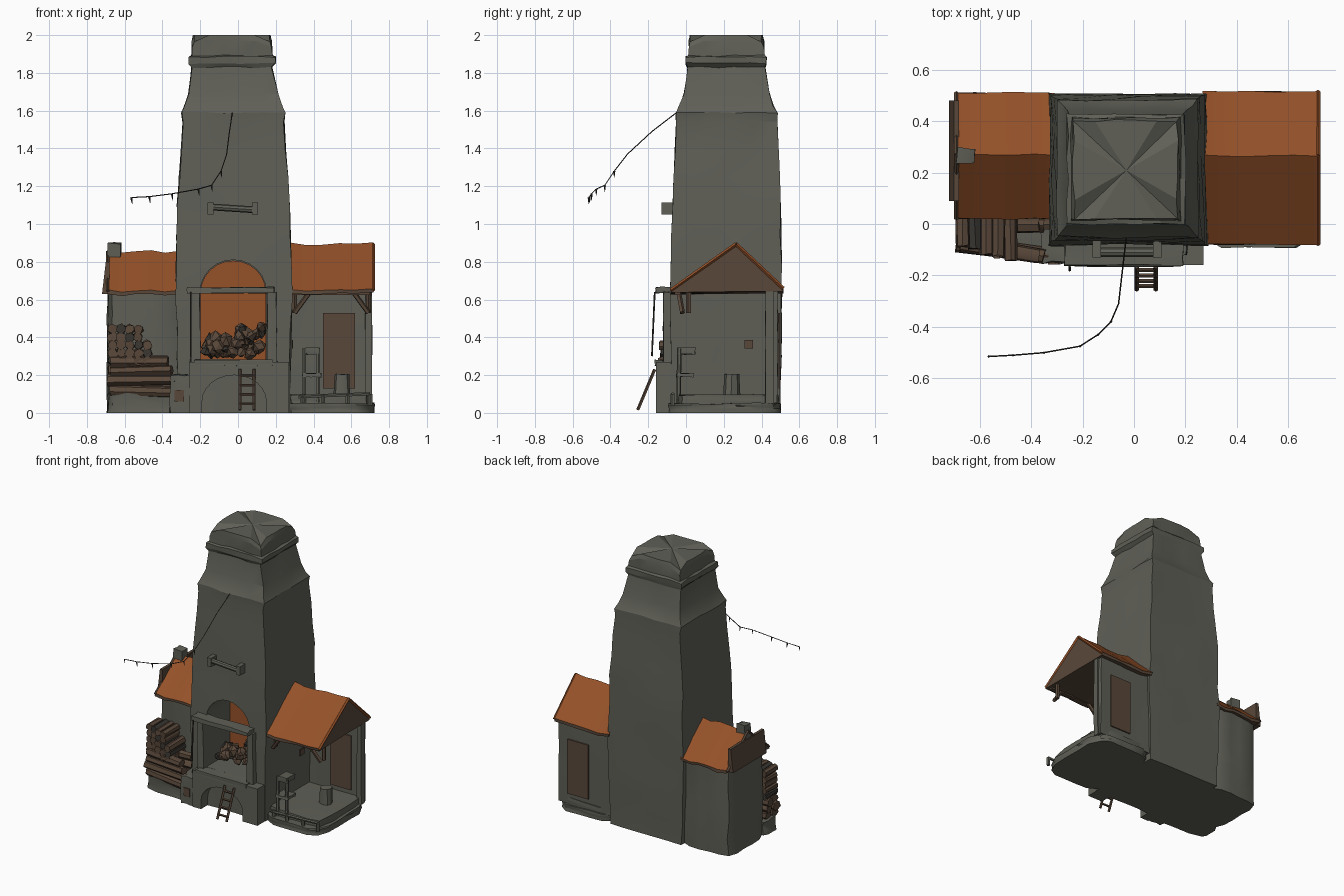
import bpy, bmesh, math, random
from mathutils import Vector, Matrix

if "Cube" in bpy.data.objects:
    bpy.data.objects.remove(bpy.data.objects["Cube"])

random.seed(4)


def mat(name, rgb):
    m = bpy.data.materials.new(name)
    m.diffuse_color = (*rgb, 1)
    m.use_nodes = True
    m.node_tree.nodes["Principled BSDF"].inputs["Base Color"].default_value = m.diffuse_color
    return m


STONE = mat("stone grey", (0.115, 0.115, 0.095))
TILE = mat("orange clay", (0.30, 0.083, 0.022))
WOOD = mat("brown wood", (0.10, 0.064, 0.042))
DARK = mat("dark timber", (0.04, 0.036, 0.03))


def shade(ob, angle):
    bpy.ops.object.select_all(action='DESELECT')
    bpy.context.view_layer.objects.active = ob
    ob.select_set(True)
    bpy.ops.object.shade_smooth_by_angle(angle=math.radians(angle))


def finish(bm, name, mats, jitter=0.0, angle=40):
    for v in bm.verts:
        if jitter:
            j = Vector([random.uniform(-jitter, jitter) for _ in range(3)])
            if v.co.z < 0.01 or v.co.z > 1.95:
                j.z = 0
            v.co += j
    bmesh.ops.recalc_face_normals(bm, faces=bm.faces)
    me = bpy.data.meshes.new(name)
    bm.to_mesh(me)
    bm.free()
    ob = bpy.data.objects.new(name, me)
    bpy.context.collection.objects.link(ob)
    for m in mats:
        me.materials.append(m)
    shade(ob, angle)
    return ob


def box(name, x0, x1, y0, y1, z0, z1, m=STONE, cuts=0, jitter=0.0, round_xy=0.0):
    bm = bmesh.new()
    bmesh.ops.create_cube(bm, size=1)
    if cuts:
        bmesh.ops.subdivide_edges(bm, edges=bm.edges[:], cuts=cuts, use_grid_fill=True)
    for v in bm.verts:
        corner = abs(v.co.x) > .49 and abs(v.co.y) > .49
        sx, sy = math.copysign(1, v.co.x), math.copysign(1, v.co.y)
        v.co = Vector(((x0 + x1) / 2 + v.co.x * (x1 - x0),
                       (y0 + y1) / 2 + v.co.y * (y1 - y0),
                       (z0 + z1) / 2 + v.co.z * (z1 - z0)))
        if corner:
            v.co -= Vector((sx, sy, 0)) * round_xy
    return finish(bm, name, [m], jitter)


def rod(name, a, b, r, m=WOOD, sides=8, r2=None, jitter=0.0):
    a, b = Vector(a), Vector(b)
    d = b - a
    bm = bmesh.new()
    M = Matrix.Translation((a + b) / 2) @ d.to_track_quat('Z', 'Y').to_matrix().to_4x4()
    bmesh.ops.create_cone(bm, cap_ends=True, segments=sides, radius1=r,
                          radius2=r if r2 is None else r2, depth=d.length, matrix=M)
    return finish(bm, name, [m], jitter)


def prism(name, pts, y0, y1, m):
    """Extrude an x-z outline along y."""
    bm = bmesh.new()
    f = bm.faces.new([bm.verts.new((x, y0, z)) for x, z in pts])
    new = bmesh.ops.extrude_face_region(bm, geom=[f])["geom"]
    bmesh.ops.translate(bm, vec=(0, y1 - y0, 0),
                        verts=[g for g in new if isinstance(g, bmesh.types.BMVert)])
    return finish(bm, name, [m])


def arch(x0, x1, z0, spring, top, n=12):
    cx, r = (x0 + x1) / 2, (x1 - x0) / 2
    curve = [(cx + r * math.cos(math.pi * i / n),
              spring + (top - spring) * math.sin(math.pi * i / n)) for i in range(n + 1)]
    return [(x0, z0), (x1, z0)] + curve


# Tower: stacked rectangular rings (z, x0, x1, y0, y1)
RINGS = [(0, -.31, .27, -.08, .50), (.6, -.33, .285, -.085, .505), (1.1, -.32, .272, -.07, .50),
         (1.54, -.29, .243, -.05, .48), (1.59, -.30, .25, -.052, .482), (1.62, -.283, .233, -.035, .465),
         (1.69, -.262, .21, -.008, .44), (1.83, -.245, .18, .01, .417), (1.85, -.258, .197, 0, .427),
         (1.885, -.258, .197, 0, .427), (1.892, -.243, .18, .015, .412), (1.97, -.242, .177, .015, .41),
         (2.0, -.235, .168, .022, .402)]
levels = []
for a, b in zip(RINGS, RINGS[1:]):
    k = max(1, round((b[0] - a[0]) / .15))
    levels += [tuple(p + (q - p) * i / k for p, q in zip(a, b)) for i in range(k)]
levels.append(RINGS[-1])
bm = bmesh.new()
N = 5
loops = []
for z, x0, x1, y0, y1 in levels:
    c = [(x0, y0), (x1, y0), (x1, y1), (x0, y1)]
    # the cap sags at its corners
    loops.append([bm.verts.new((p[0] + (q[0] - p[0]) * i / N, p[1] + (q[1] - p[1]) * i / N,
                                z - (.035 if i == 0 and z > 1.9 else 0)))
                  for p, q in zip(c, c[1:] + c[:1]) for i in range(N)])
for a, b in zip(loops, loops[1:]):
    for i in range(4 * N):
        j = (i + 1) % (4 * N)
        bm.faces.new((a[i], a[j], b[j], b[i]))
bm.faces.new(loops[0])
z, x0, x1, y0, y1 = RINGS[-1]
mid = bm.verts.new(((x0 + x1) / 2, (y0 + y1) / 2, z))
for i in range(4 * N):
    bm.faces.new((loops[-1][i], loops[-1][(i + 1) % (4 * N)], mid))
tower = finish(bm, "tower", [STONE], .005)

# Hearth plinth in front of the tower
plinth = box("hearth_plinth", -.26, .27, -.16, -.02, 0, .27)
box("plinth_ledge", -.23, .18, -.165, -.06, .25, .28, STONE, 2, .004)


def cut(target, name, pts, y0, y1):
    c = prism(name, pts, y0, y1, STONE)
    c.hide_render = True
    md = target.modifiers.new("opening", 'BOOLEAN')
    md.operation, md.solver, md.object = 'DIFFERENCE', 'EXACT', c
    bpy.context.view_layer.objects.active = target
    bpy.ops.object.modifier_apply(modifier=md.name)
    bpy.data.objects.remove(c)
    shade(target, 16)


cut(tower, "hearth_cutter", arch(-.2, .15, .28, .64, .81), -.3, .2)
cut(plinth, "vault_cutter", arch(-.19, .15, -.05, .06, .2), -.3, -.04)
prism("hearth_glow", arch(-.198, .148, .282, .64, .806), .19, .198, TILE)

# Hearth frame: side piers and lintel
for x in (-.25, .155):
    box("hearth_pier", x, x + .05, -.12, -.05, .25, .64, STONE, 2, .004)
box("lintel", -.27, .19, -.16, -.07, .635, .665, STONE, 2, .004)
rod("hanging_chain", (-.25, -.165, .64), (-.25, -.18, .3), .005, DARK, 5)

# Fuel heap in the hearth
for i in range(48):
    x = -.17 + .30 * random.random()
    top = .36 + .09 * (x + .17) / .3
    bm = bmesh.new()
    bmesh.ops.create_icosphere(bm, subdivisions=1, radius=random.uniform(.025, .04),
                               matrix=Matrix.Translation((x, random.uniform(.02, .15),
                                                          random.uniform(.31, top + .03))))
    finish(bm, "fuel_lump", [WOOD if i % 4 else DARK], .008, 20)

# Ladder
for x in (.01, .085):
    rod("ladder_rail", (x, -.255, .015), (x, -.165, .23), .009, WOOD, 5)
for i in range(4):
    t = .15 + .23 * i
    y, z = -.255 + .09 * t, .015 + .215 * t
    rod("ladder_rung", (.005, y, z), (.09, y, z), .008, WOOD, 5)

# Hoist beam on the tower front
rod("hoist_beam", (-.14, -.11, 1.09), (.09, -.11, 1.075), .018, STONE, 8)
for x in (-.145, .09):
    box("hoist_bracket", x - .016, x + .016, -.13, -.05, 1.05, 1.115, STONE)


# Gabled roofs: clay slopes, wooden gable ends and underside
def roof(name, x0, x1, y0, ym, y1, ze0, ze1, zr, t, board):
    prof = [(y0, ze0), (ym, zr), (y1, ze1), (y1, ze1 - t), (ym, ze0 - t * .6), (y0, ze0 - t)]
    bm = bmesh.new()
    n = 5
    rows = []
    for i in range(n + 1):
        x = x0 + (x1 - x0) * i / n
        d = random.uniform(-.012, .004) if 0 < i < n else 0
        rows.append([bm.verts.new((x, y, z + d)) for y, z in prof])
    for a, b in zip(rows, rows[1:]):
        for k in range(6):
            f = bm.faces.new((a[k], a[(k + 1) % 6], b[(k + 1) % 6], b[k]))
            f.material_index = 0 if k < 2 else 1
    for r in (rows[0], rows[-1]):
        bm.faces.new(r).material_index = 1
    finish(bm, name, [TILE, WOOD], .003, 30)
    # barge boards along the outer end
    x = x1 if x1 > 0 else x0
    for a, b in zip(prof[:2], prof[1:3]):
        rod("barge_board", (x, a[0], a[1] - .006), (x, b[0], b[1] - .006), .010, board, 4)


roof("right_roof", .27, .715, -.08, .265, .515, .655, .665, .90, .02, TILE)
roof("left_roof", -.69, -.31, .02, .27, .51, .65, .65, .86, .02, WOOD)

# Right porch: floor slab, back wall, panels, post and braces
box("porch_floor", .25, .72, -.09, .5, 0, .05, STONE, 4, .005, .035)
box("porch_step", .26, .70, -.04, .49, .04, .095, STONE, 3, .004, .02)
box("porch_back_wall", .26, .70, .44, .485, .05, .645, STONE, 3, .004)
for y in (.428, .489):
    box("wall_panel", .45, .62, y, y + .009, .13, .53, WOOD)
box("wall_patch", .286, .292, .31, .355, .34, .385, WOOD)
box("porch_post", .675, .71, .42, .46, .05, .66, STONE, 1, .003)
box("eave_beam", .27, .70, -.06, -.03, .625, .65, WOOD)
for x, s in ((.30, 1), (.69, -1)):
    rod("eave_brace", (x, -.02, .53), (x + .08 * s, -.04, .64), .014, WOOD, 5)
    rod("eave_strut", (x, .015, .53), (x, .015, .65), .014, WOOD, 5)
for x in (.34, .45, .58, .70):
    rod("rail_post", (x, -.07, .04), (x, -.07, .10), .012, STONE, 5)
rod("porch_rail", (.32, -.07, .085), (.70, -.07, .10), .01, STONE, 5)

# Workbench with tall back, and a stone block
box("bench_seat", .34, .44, -.05, .04, .19, .21, STONE, 1, .003)
box("bench_back", .36, .43, -.045, .05, .31, .345, STONE, 1, .003)
for x in (.35, .425):
    rod("bench_leg", (x, -.04, .05), (x, -.035, .34), .012, STONE, 6)
rod("stone_block", (.55, .24, .09), (.55, .24, .205), .045, STONE, 8, .04, .003)

# Left house
box("left_house", -.69, -.29, .045, .485, 0, .635, STONE, 4, .006, .02)
box("left_base", -.69, -.24, -.11, .08, 0, .1, STONE, 3, .007, .02)
box("left_pier", -.36, -.24, -.15, -.02, 0, .2, STONE, 2, .006)
box("left_chimney", -.69, -.62, .235, .295, .72, .9, STONE, 1, .006)
prism("left_gable", [(-.72, .63), (-.68, .63), (-.68, .80), (-.70, .80)], .09, .48, WOOD)
box("base_patch", -.335, -.285, -.158, -.149, .06, .12, WOOD)

# Stacked firewood: long logs below, short logs end-on above
for r in range(4):
    for k in range(2):
        z, y = .12 + .05 * r, -.075 + .07 * k
        rod("long_log", (-.69 + random.uniform(0, .03), y, z),
            (-.31 - .02 * r, y - .05 * (1 - k), z + random.uniform(-.01, .01)), .032,
            WOOD, 7, .028, .004)
for r in range(5):
    for k in range(5 - r // 3):
        x, z = -.665 + .046 * k, .275 + .042 * r
        y = -.075 - .014 * k - random.uniform(0, .015)
        rod("short_log", (x, y, z), (x, .05, z), .026,
            WOOD if (r + k) % 5 else DARK, 7, None, .005)

# Pennant line
LINE = [(-.03, -.05, 1.59), (-.045, -.18, 1.49), (-.06, -.31, 1.37), (-.09, -.38, 1.28), (-.14, -.43, 1.205),
        (-.21, -.475, 1.185), (-.35, -.5, 1.16), (-.47, -.51, 1.145), (-.565, -.515, 1.14)]
for a, b in zip(LINE, LINE[1:]):
    rod("pennant_line", a, b, .0028, DARK, 4)
for x, y, z in LINE[3:]:
    rod("pennant", (x, y, z), (x + .005, y, z - .035), .006, DARK, 4, .001)
